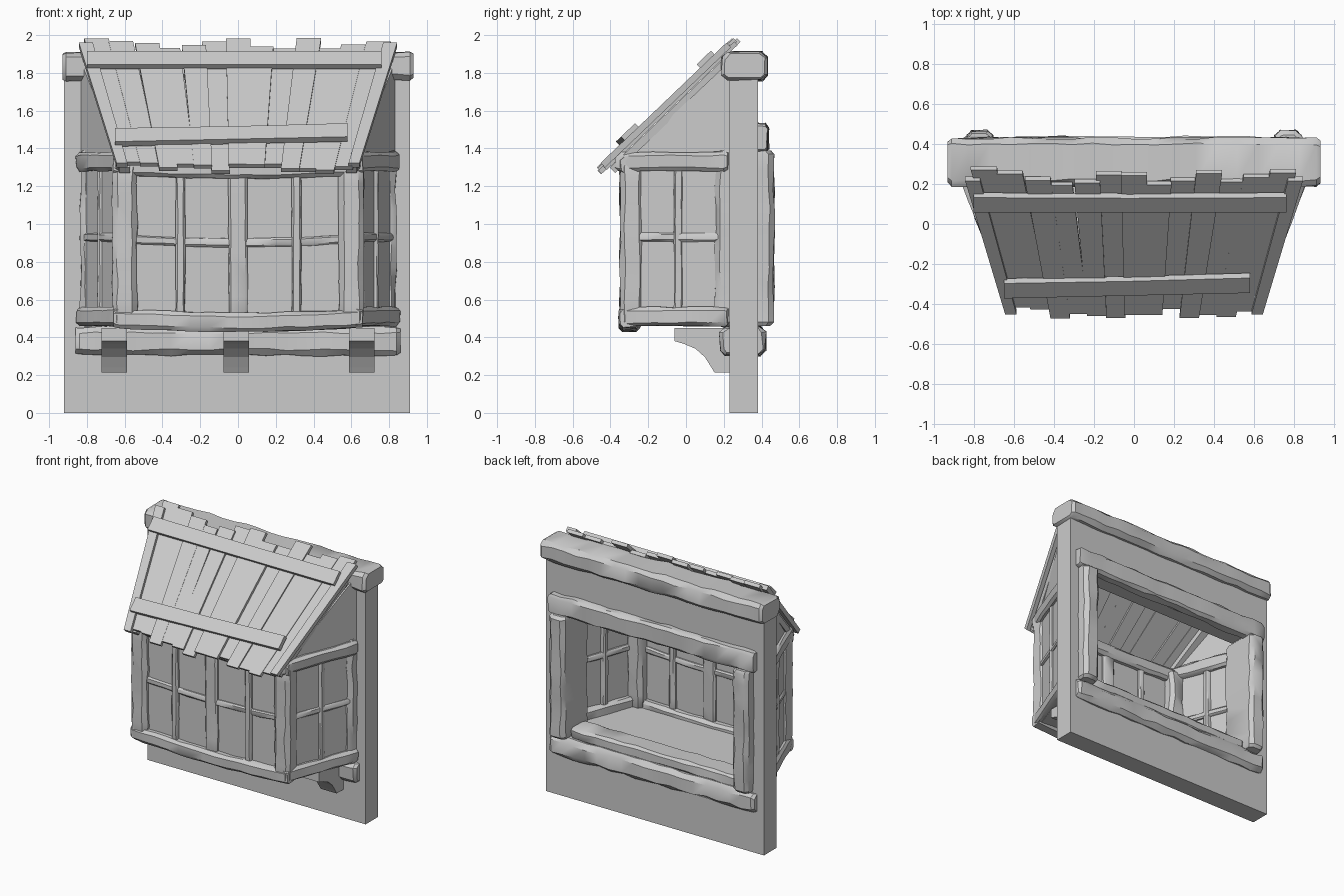
import bpy, bmesh, math, random
from mathutils import Vector

if "Cube" in bpy.data.objects:
    bpy.data.objects.remove(bpy.data.objects["Cube"])

random.seed(4)


def make(name, bm, smooth=False):
    bmesh.ops.recalc_face_normals(bm, faces=bm.faces)
    me = bpy.data.meshes.new(name)
    bm.to_mesh(me)
    bm.free()
    ob = bpy.data.objects.new(name, me)
    bpy.context.collection.objects.link(ob)
    if smooth:
        bpy.ops.object.select_all(action='DESELECT')
        ob.select_set(True)
        bpy.context.view_layer.objects.active = ob
        bpy.ops.object.shade_smooth_by_angle(angle=math.radians(35))
    return ob


def loft(name, rings, smooth=False):
    bm = bmesh.new()
    vr = [[bm.verts.new(p) for p in r] for r in rings]
    n = len(vr[0])
    for a, b in zip(vr, vr[1:]):
        for i in range(n):
            bm.faces.new((a[i], a[(i + 1) % n], b[(i + 1) % n], b[i]))
    bm.faces.new(vr[0])
    bm.faces.new(vr[-1])
    return make(name, bm, smooth)


def beam(name, p0, p1, w, h, jit=0.008, sag=0.0):
    """Rough hewn timber: chamfered section w (sideways) x h (upwards), wobbling along its length."""
    p0, p1 = Vector(p0), Vector(p1)
    d = (p1 - p0).normalized()
    up = Vector((0, 1, 0)) if abs(d.z) > 0.9 else Vector((0, 0, 1))
    side = d.cross(up).normalized()
    up = side.cross(d)
    L = (p1 - p0).length
    c = min(w, h) * 0.2
    a, b = w / 2, h / 2
    sec = [(a, b - c), (a - c, b), (c - a, b), (-a, b - c), (-a, c - b), (c - a, -b), (a - c, -b), (a, c - b)]
    n = max(4, int(L / 0.1))
    e = min(0.02, c) / L
    rings = []
    for t in [0, e] + [k / n for k in range(1, n)] + [1 - e, 1]:
        k = 0.88 if t in (0, 1) else 1
        mid = p0.lerp(p1, t) - up * sag * math.sin(math.pi * t)
        rings.append([mid + side * (u * k + random.uniform(-jit, jit) * 0.7)
                      + up * (v * k + random.uniform(-jit, jit) * 0.7) for u, v in sec])
    return loft(name, rings, True)


def prism(name, pts, off):
    off = Vector(off)
    return loft(name, [[Vector(p) for p in pts], [Vector(p) + off for p in pts]])


def box(name, x0, x1, y0, y1, z0, z1):
    return prism(name, [(x0, y0, z0), (x1, y0, z0), (x1, y1, z0), (x0, y1, z0)], (0, 0, z1 - z0))


# wall with window opening
bm = bmesh.new()
outer = [(-.92, 0), (.91, 0), (.91, 1.8), (-.92, 1.8)]
inner = [(-.72, .42), (.72, .42), (.72, 1.4), (-.72, 1.4)]
V = [[bm.verts.new((x, y, z)) for x, z in loop] for y in (.23, .38) for loop in (outer, inner)]
for i in range(4):
    j = (i + 1) % 4
    for p, q in ((0, 1), (2, 3), (0, 2), (1, 3)):
        bm.faces.new((V[p][i], V[p][j], V[q][j], V[q][i]))
make("wall", bm)

# big beams on the wall and inner frame
beam("ridge_beam", (-.93, .31, 1.835), (.93, .31, 1.835), .24, .15, .01)
beam("lower_beam", (-.86, .30, .38), (.86, .30, .38), .24, .15, .01)
beam("inner_lintel", (-.86, .39, 1.455), (.86, .39, 1.455), .09, .15, .01)
beam("inner_sill", (-.70, .30, .49), (.70, .30, .49), .17, .09, .008)

# bay front rails, glazing and bars
beam("front_bottom_rail", (-.66, -.30, .50), (.66, -.30, .50), .11, .10, .006, .02)
beam("front_top_rail", (-.66, -.30, 1.31), (.66, -.30, 1.31), .10, .10, .006, .02)
box("front_glass", -.64, .64, -.305, -.295, .48, 1.33)
for x, w in ((-.305, .05), (0, .10), (.31, .05)):
    beam("front_mullion", (x, -.30, .5), (x, -.30, 1.3), w, .06, .004)
beam("front_crossbar", (-.6, -.30, .92), (.6, -.30, .92), .045, .045, .004, .02)
prism("bay_floor", [(-.63, -.3, .46), (.63, -.3, .46), (.82, .25, .46), (-.82, .25, .46)], (0, 0, .03))

# both sides of the bay
for s in (-1, 1):
    def on(t, z, s=s):
        return Vector((s * (.62 + .20 * t), -.30 + .53 * t, z))
    beam("side_post", (s * .77, .31, .46), (s * .77, .31, 1.39), .13, .31, .009)
    beam("front_post", (s * .60, -.285, .48), (s * .60, -.285, 1.32), .13, .13, .008)
    beam("side_bottom_rail", on(-.08, .51), on(1, .51), .09, .10, .006)
    beam("side_top_rail", on(-.12, 1.33), on(1, 1.33), .09, .10, .006)
    beam("side_mullion", on(.49, .5), on(.49, 1.32), .05, .05, .004)
    beam("side_crossbar", on(0, .93), on(1, .93), .045, .045, .004)
    prism("side_panel", [on(0, .48), on(1, .48), on(1, 1.86), on(0, 1.36)], (s * .012, 0, 0))

# brackets under the bay
prof = [(-.06, .45), (-.06, .38), (-.01, .365), (.05, .34), (.10, .295), (.135, .24), (.15, .215), (.24, .215), (.24, .45)]
for x in (-.655, -.01, .655):
    prism("bracket", [(x - .068, y, z) for y, z in prof], (.136, 0, 0))


# roof: positions given by across fraction s, up the slope t, height h above the slope
N = Vector((0, -.65, .68)).normalized()


def roof(s, t, h):
    return Vector((s * (.63 + .20 * t), -.43 + .68 * t, 1.30 + .65 * t)) + N * h


def plank(name, s0, s1, t0, t1, h, th, skew=0.0):
    prism(name, [roof(s0, t0, h), roof(s1, t0, h), roof(s1 + skew, t1, h), roof(s0 + skew, t1, h)], N * th)


COUNT = 13
for i in range(COUNT):
    a, b = -.96 + 1.92 * i / COUNT, -.96 + 1.92 * (i + 1) / COUNT
    drop = -.03 * (1 - abs(a + b) / 2)
    plank("roof_plank", a - .004, b + .004, drop + random.uniform(-.03, .05), 1 + random.uniform(-.06, .04),
          random.choice((-.014, 0)) + random.uniform(-.004, .004), .026, random.uniform(-.012, .012))
for s in (-1, 1):
    plank("roof_edge_board", s * .93, s * 1.02, 0, .98, -.002, .034)
    plank("roof_rafter", s * .90, s * .99, .02, .90, -.06, .04)

# battens across the planks
for x0, x1, t, tilt in ((-.80, .76, .83, 0), (-.65, .58, .22, .02)):
    def bat(x, dt):
        p = roof(0, t + dt, .022)
        return Vector((x, p.y, p.z))
    prism("roof_batten", [bat(x0, -.055 - tilt), bat((x0 + x1) / 2, -.055), bat(x1, -.055 + tilt),
                          bat(x1, .055 + tilt), bat((x0 + x1) / 2, .05), bat(x0, .055 - tilt)], N * .036)
